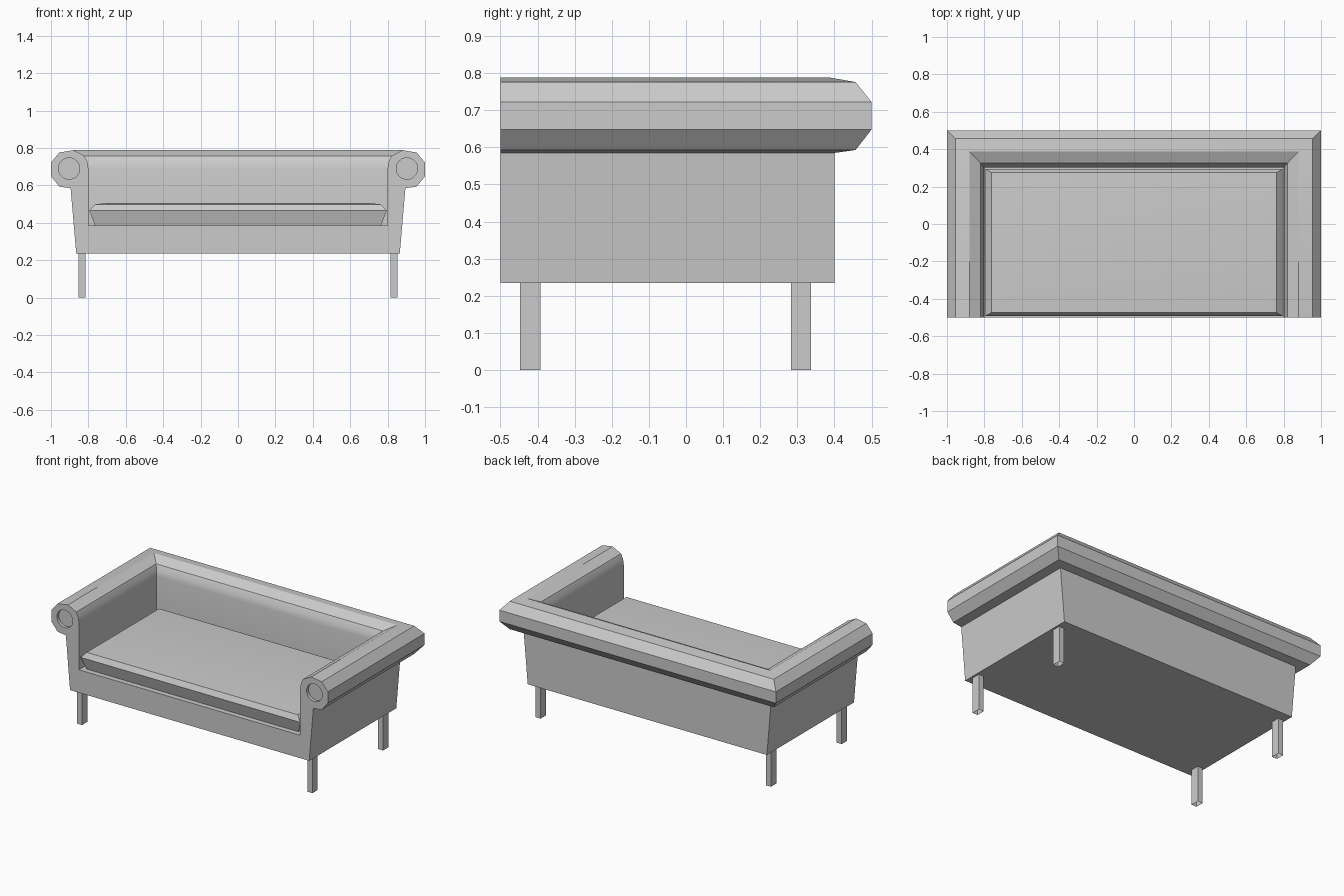
import bpy, bmesh, math
from mathutils import Matrix, Vector

if "Cube" in bpy.data.objects:
    bpy.data.objects.remove(bpy.data.objects["Cube"], do_unlink=True)

grey = bpy.data.materials.new("grey_fabric")
grey.use_nodes = True
grey.diffuse_color = (0.6, 0.6, 0.6, 1)
grey.node_tree.nodes["Principled BSDF"].inputs["Base Color"].default_value = (0.6, 0.6, 0.6, 1)


def make_object(name, bm, fix_normals=True):
    if fix_normals:
        bmesh.ops.recalc_face_normals(bm, faces=bm.faces[:])
    mesh = bpy.data.meshes.new(name)
    bm.to_mesh(mesh)
    bm.free()
    obj = bpy.data.objects.new(name, mesh)
    bpy.context.collection.objects.link(obj)
    mesh.materials.append(grey)
    return obj


def activate(obj):
    bpy.ops.object.select_all(action='DESELECT')
    obj.select_set(True)
    bpy.context.view_layer.objects.active = obj


def bridge(bm, a, b, closed):
    n = len(a)
    for i in range(n if closed else n - 1):
        j = (i + 1) % n
        bm.faces.new((a[i], a[j], b[j], b[i]))


# Frame: rolled-arm section (x, back y, z) carried round three sides with mitred corners
SECTION = [(0.865, 0.40, 0.235), (0.895, 0.40, 0.585), (0.955, 0.457, 0.593),
           (1.0, 0.50, 0.648), (1.0, 0.50, 0.722), (0.955, 0.457, 0.776),
           (0.88, 0.388, 0.788), (0.82, 0.325, 0.757), (0.805, 0.308, 0.725),
           (0.80, 0.302, 0.69), (0.80, 0.302, 0.385)]
FRONT = -0.5
bm = bmesh.new()
rings = []
for side, at_back in ((1, False), (1, True), (-1, True), (-1, False)):
    rings.append([bm.verts.new((side * x, y if at_back else FRONT, z)) for x, y, z in SECTION])
for a, b in zip(rings, rings[1:]):
    bridge(bm, a, b, False)
bm.faces.new([r[0] for r in rings])                 # underside
bm.faces.new([r[-1] for r in rings])                # seat deck
bm.faces.new(rings[0] + rings[3][::-1])             # front
frame = make_object("sofa_frame", bm)

# Round recesses in the arm ends
for side in (1, -1):
    bm = bmesh.new()
    bmesh.ops.create_cone(bm, cap_ends=True, segments=24, radius1=0.057, radius2=0.057, depth=0.12,
                          matrix=Matrix.Translation((side * 0.903, FRONT - 0.04, 0.69))
                          @ Matrix.Rotation(math.pi / 2, 4, 'X'))
    cutter = make_object("arm_recess_cutter", bm)
    cutter.hide_render = True
    mod = frame.modifiers.new("recess", 'BOOLEAN')
    mod.operation, mod.solver, mod.object = 'DIFFERENCE', 'EXACT', cutter
    activate(frame)
    bpy.ops.object.modifier_apply(modifier=mod.name)
    bpy.data.objects.remove(cutter, do_unlink=True)

# Seat cushion: stacked rectangles (half width, front y, back y, z)
LAYERS = [(0.765, -0.468, 0.27, 0.386), (0.795, -0.492, 0.295, 0.465),
          (0.763, -0.474, 0.275, 0.499), (0.70, -0.42, 0.22, 0.505)]
bm = bmesh.new()
loops = [[bm.verts.new(p) for p in ((-w, f, z), (w, f, z), (w, b, z), (-w, b, z))]
         for w, f, b, z in LAYERS]
for a, b in zip(loops, loops[1:]):
    bridge(bm, a, b, True)
bm.faces.new(loops[0])
bm.faces.new(loops[-1])
cushion = make_object("seat_cushion", bm)

for obj in (frame, cushion):
    activate(obj)
    bpy.ops.object.shade_smooth_by_angle(angle=math.radians(25))

# Four square legs, open underneath
for side, side_name in ((1, "left"), (-1, "right")):
    for y, end_name in ((-0.42, "front"), (0.31, "back")):
        bm = bmesh.new()
        bmesh.ops.create_cube(bm, size=1)
        for v in bm.verts:
            v.co = Vector((side * 0.833 + v.co.x * 0.037, y + v.co.y * 0.055, 0.235 * (v.co.z + 0.5)))
        bmesh.ops.delete(bm, geom=[f for f in bm.faces if f.calc_center_median().z < 0.01],
                         context='FACES_ONLY')
        make_object(f"{end_name}_{side_name}_leg", bm, False)
